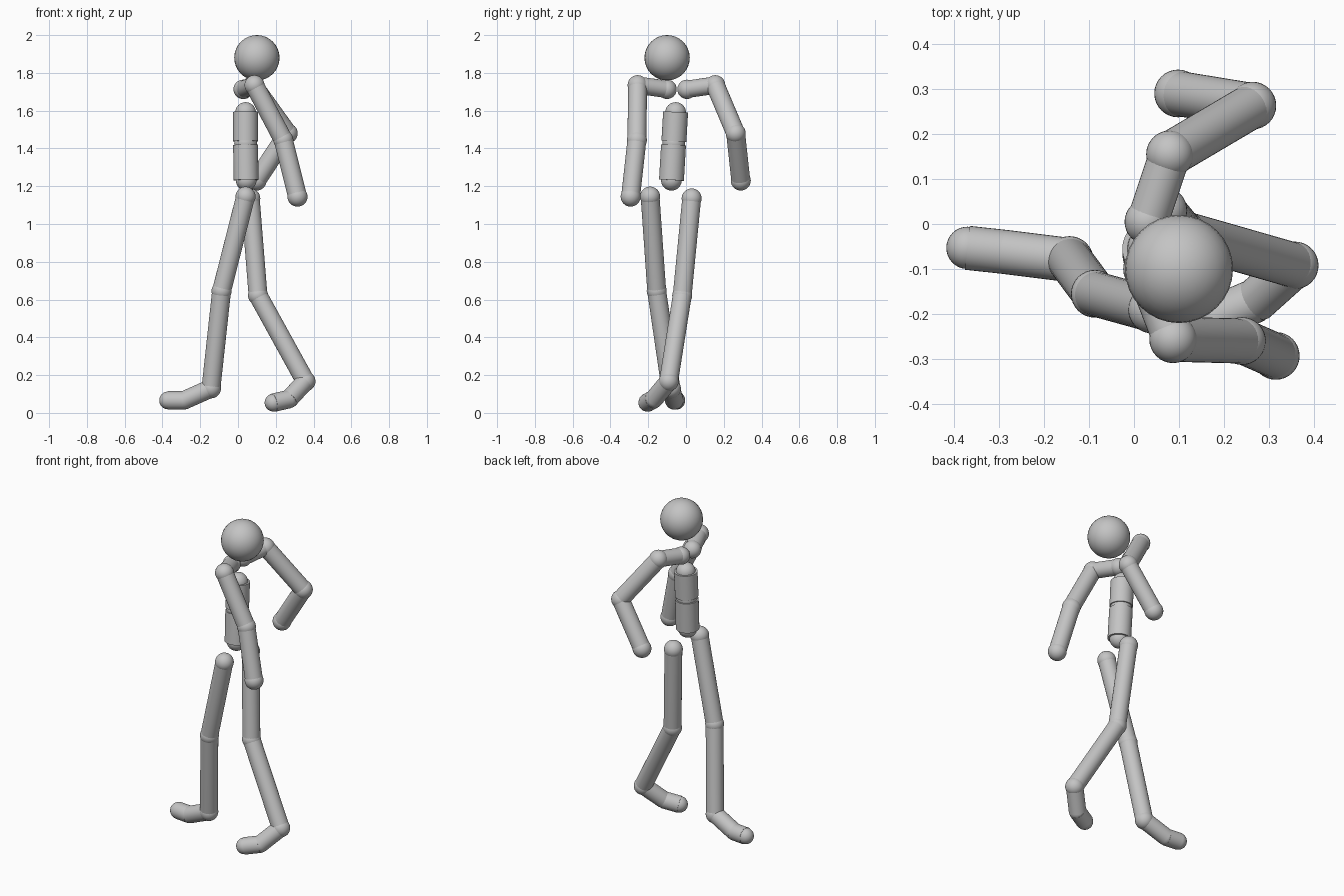
import bpy
from mathutils import Vector

if "Cube" in bpy.data.objects:
    bpy.data.objects.remove(bpy.data.objects["Cube"])

grey = bpy.data.materials.new("plain grey")
grey.diffuse_color = (0.55, 0.55, 0.55, 1)
grey.use_nodes = True
grey.node_tree.nodes["Principled BSDF"].inputs["Base Color"].default_value = grey.diffuse_color


def finish(name):
    ob = bpy.context.object
    ob.name = name
    ob.data.materials.append(grey)
    bpy.ops.object.shade_smooth_by_angle()


def ball(name, centre, radius):
    bpy.ops.mesh.primitive_uv_sphere_add(segments=32, ring_count=16, radius=radius, location=centre)
    finish(name)


def rod(name, a, b, radius):
    a, b = Vector(a), Vector(b)
    d = b - a
    bpy.ops.mesh.primitive_cylinder_add(vertices=32, radius=radius, depth=d.length,
                                        location=(a + b) / 2,
                                        rotation=d.to_track_quat('Z', 'Y').to_euler())
    finish(name)


def chain(name, joints, bones):
    """joints: (label, position, ball radius); bones: (label, rod radius) between them."""
    for label, pos, r in joints:
        ball(f"{name}_{label}", pos, r)
    for (label, r), p, q in zip(bones, joints, joints[1:]):
        rod(f"{name}_{label}", p[1], q[1], r)


# Head
ball("head", (0.10, -0.10, 1.88), 0.12)

# Torso: two stout rods with slightly smaller joint balls
chain("torso",
      [("top_joint", (0.04, -0.055, 1.59), 0.055),
       ("waist_joint", (0.04, -0.065, 1.428), 0.06),
       ("bottom_joint", (0.043, -0.077, 1.232), 0.055)], [])
rod("torso_chest", (0.04, -0.055, 1.593), (0.04, -0.064, 1.438), 0.066)
rod("torso_belly", (0.04, -0.066, 1.418), (0.043, -0.077, 1.232), 0.066)

# Arms
arm_bones = [("collar", 0.046), ("upper_arm", 0.05), ("forearm", 0.05)]
arms = {
    "front_arm": [(0.027, -0.10, 1.713), (0.087, -0.256, 1.735),
                  (0.24, -0.26, 1.445), (0.315, -0.293, 1.145)],
    "back_arm": [(0.03, 0.005, 1.713), (0.08, 0.155, 1.735),
                 (0.263, 0.263, 1.48), (0.098, 0.29, 1.23)],
}
for name, pts in arms.items():
    radii = (0.051, 0.053, 0.053, 0.053)
    labels = ("collar_joint", "shoulder", "elbow", "hand")
    chain(name, list(zip(labels, pts, radii)), arm_bones)

# Legs
leg_bones = [("thigh", 0.05), ("shin", 0.05), ("foot", 0.049), ("toes", 0.049)]
legs = {
    "front_leg": [(0.04, -0.19, 1.145), (-0.087, -0.155, 0.645), (-0.143, -0.08, 0.13),
                  (-0.287, -0.062, 0.066), (-0.37, -0.053, 0.066)],
    "back_leg": [(0.065, 0.03, 1.135), (0.106, -0.02, 0.622), (0.357, -0.092, 0.167),
                 (0.27, -0.17, 0.073), (0.188, -0.205, 0.054)],
}
for name, pts in legs.items():
    radii = (0.053, 0.053, 0.053, 0.048, 0.047)
    labels = ("hip", "knee", "ankle", "foot_joint", "toe_tip")
    chain(name, list(zip(labels, pts, radii)), leg_bones)
